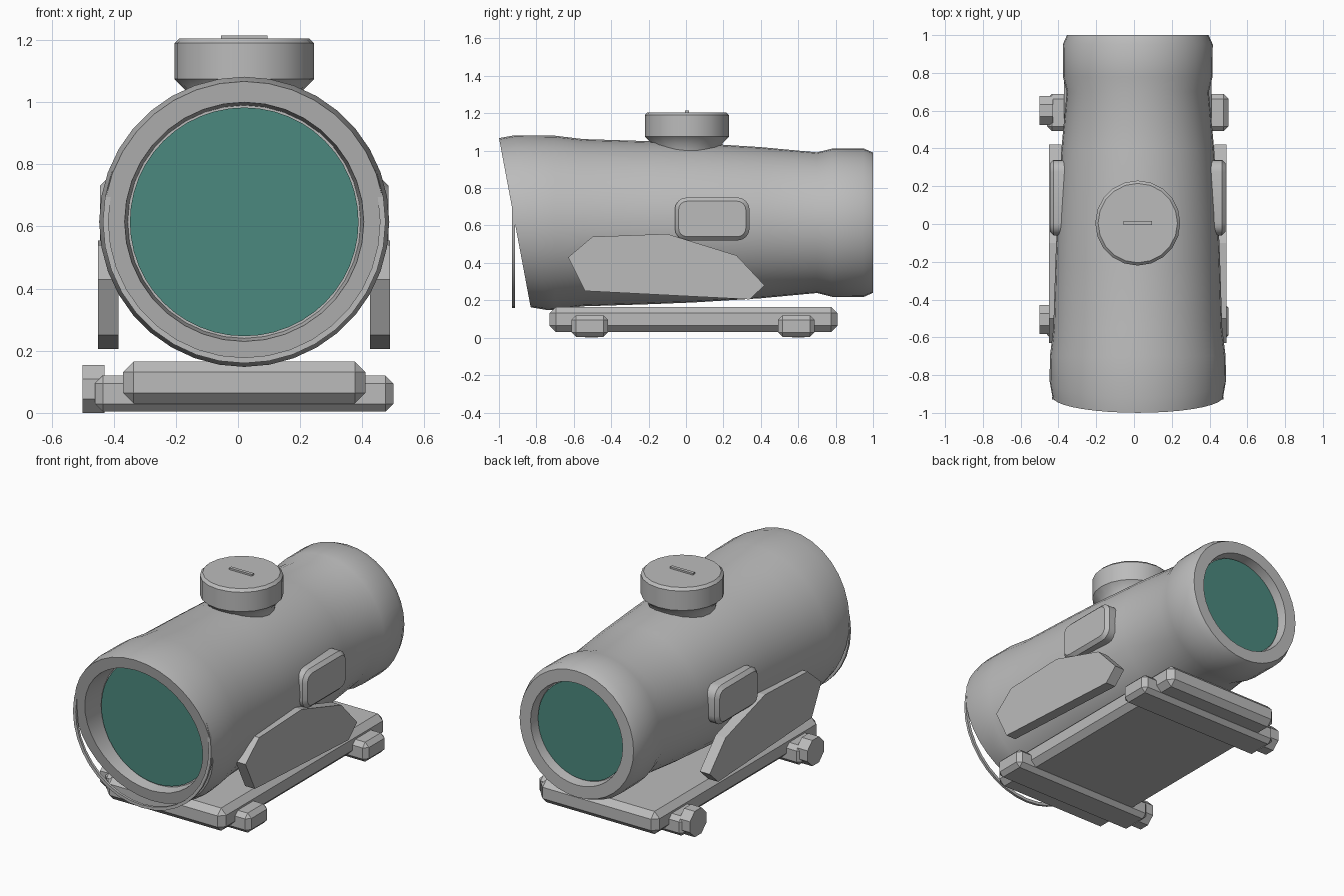
import bpy, bmesh, math
from mathutils import Matrix, Vector

if "Cube" in bpy.data.objects:
    bpy.data.objects.remove(bpy.data.objects["Cube"])

CX, CZ = 0.02, 0.615  # optical axis


def material(name, rgb, rough):
    m = bpy.data.materials.new(name)
    m.use_nodes = True
    m.diffuse_color = (*rgb, 1)
    bsdf = m.node_tree.nodes["Principled BSDF"]
    bsdf.inputs["Base Color"].default_value = (*rgb, 1)
    bsdf.inputs["Roughness"].default_value = rough
    return m


GREY = material("housing grey", (0.5, 0.5, 0.5), 0.6)
TEAL = material("lens teal", (0.07, 0.25, 0.21), 0.4)


def finish(name, bm, mat=GREY, smooth=None):
    bmesh.ops.recalc_face_normals(bm, faces=bm.faces)
    mesh = bpy.data.meshes.new(name)
    bm.to_mesh(mesh)
    bm.free()
    mesh.materials.append(mat)
    ob = bpy.data.objects.new(name, mesh)
    bpy.context.collection.objects.link(ob)
    if smooth:
        bpy.ops.object.select_all(action="DESELECT")
        ob.select_set(True)
        bpy.context.view_layer.objects.active = ob
        bpy.ops.object.shade_smooth_by_angle(angle=math.radians(smooth))
    return ob


def lathe(name, profile, place, sides, mat=GREY, smooth=30, closed=False):
    """Sweep (height, radius, slant) rings; place() maps them into the model."""
    bm = bmesh.new()
    rings = []
    for h, r, slant in profile:
        angles = [math.tau * i / sides for i in range(sides)]
        rings.append([bm.verts.new(place(r * math.cos(a), r * math.sin(a), h, slant))
                      for a in angles])
    pairs = list(zip(rings, rings[1:]))
    if closed:
        pairs.append((rings[-1], rings[0]))
    else:
        bm.faces.new(rings[0])
        bm.faces.new(rings[-1])
    for a, b in pairs:
        for i in range(sides):
            j = (i + 1) % sides
            bm.faces.new((a[i], a[j], b[j], b[i]))
    return finish(name, bm, mat, smooth)


def along_y(a, b, h, slant):
    return (CX + a, h - slant * b, CZ + b)


def along_z(a, b, h, slant):
    return (CX + a, 0.005 + b, h)


def box(name, low, high, bevel):
    low, high = Vector(low), Vector(high)
    bm = bmesh.new()
    bmesh.ops.create_cube(bm, size=1, matrix=Matrix.Translation((low + high) / 2)
                          @ Matrix.Diagonal((*(high - low), 1)))
    if bevel:
        bmesh.ops.bevel(bm, geom=bm.edges[:], offset=bevel, segments=1, affect="EDGES")
    return finish(name, bm)


# Main tube with slanted front hood and recessed lens seats
S = 0.187
lathe("tube_body", [
    (-0.78, 0.375, 0), (-0.915, 0.385, S), (-0.915, 0.452, S), (-0.83, 0.467, S),
    (-0.70, 0.465, 0), (-0.55, 0.447, 0), (-0.2, 0.436, 0), (0.05, 0.426, 0),
    (0.4, 0.404, 0), (0.7, 0.376, 0), (0.78, 0.396, 0), (0.95, 0.397, 0),
    (1.0, 0.375, 0), (1.0, 0.303, 0), (0.94, 0.295, 0)], along_y, 36)

# Lenses and thin retaining ring
lathe("front_lens", [(-0.788, 0.368, 0), (-0.779, 0.368, 0)], along_y, 48, TEAL)
lathe("rear_lens", [(0.939, 0.29, 0), (0.948, 0.29, 0)], along_y, 48, TEAL)
lathe("front_retaining_ring", [(-0.93, 0.437, 0), (-0.93, 0.455, 0),
                               (-0.915, 0.455, 0), (-0.915, 0.437, 0)],
      along_y, 36, closed=True)

# Top adjustment turret with grip ridge
lathe("top_turret", [(0.99, 0.18, 0), (1.04, 0.19, 0), (1.075, 0.225, 0),
                     (1.19, 0.225, 0), (1.205, 0.21, 0)], along_z, 20, smooth=35)
box("turret_ridge", (-0.055, -0.005, 1.195), (0.095, 0.015, 1.215), 0)

# Side panels and buttons, mirrored about the optical axis
PANEL = [(-0.63, 0.43), (-0.5, 0.54), (-0.1, 0.555), (0.27, 0.44),
         (0.42, 0.28), (0.34, 0.205), (-0.54, 0.25)]
for side, label in ((1, "left"), (-1, "right")):
    bm = bmesh.new()
    face = bm.faces.new([bm.verts.new((CX + side * 0.405, y, z)) for y, z in PANEL])
    out = bmesh.ops.extrude_face_region(bm, geom=[face])["geom"]
    for v in out:
        if isinstance(v, bmesh.types.BMVert):
            v.co.x += side * 0.065
    finish(label + "_side_panel", bm)

    bm = bmesh.new()
    bmesh.ops.create_cube(bm, size=1, matrix=Matrix.Translation((CX + side * 0.41, 0.14, 0.635))
                          @ Matrix.Diagonal((0.11, 0.4, 0.23, 1)))
    corners = [e for e in bm.edges if abs(e.verts[0].co.x - e.verts[1].co.x) > 0.05]
    bmesh.ops.bevel(bm, geom=corners, offset=0.065, segments=4, profile=0.5, affect="EDGES")
    outer = CX + side * 0.465
    rim = [e for e in bm.edges if all(abs(v.co.x - outer) < 0.001 for v in e.verts)]
    bmesh.ops.bevel(bm, geom=rim, offset=0.02, segments=1, affect="EDGES")
    finish(label + "_side_button", bm, smooth=30)

# Mounting base, clamp bars and clamp knobs
box("mount_base", (-0.37, -0.73, 0.03), (0.41, 0.81, 0.165), 0.034)
for label, y in (("front", -0.515), ("rear", 0.59)):
    box(label + "_clamp_bar", (-0.46, y - 0.098, 0.004), (0.5, y + 0.098, 0.12), 0.025)
    bm = bmesh.new()
    bmesh.ops.create_cone(
        bm, cap_ends=True, segments=8, radius1=0.083, radius2=0.083, depth=0.07,
        matrix=Matrix.Translation((-0.465, y + 0.01, 0.077))
        @ Matrix.Rotation(math.pi / 2, 4, "Y") @ Matrix.Rotation(math.pi / 8, 4, "Z"))
    finish(label + "_clamp_knob", bm)
